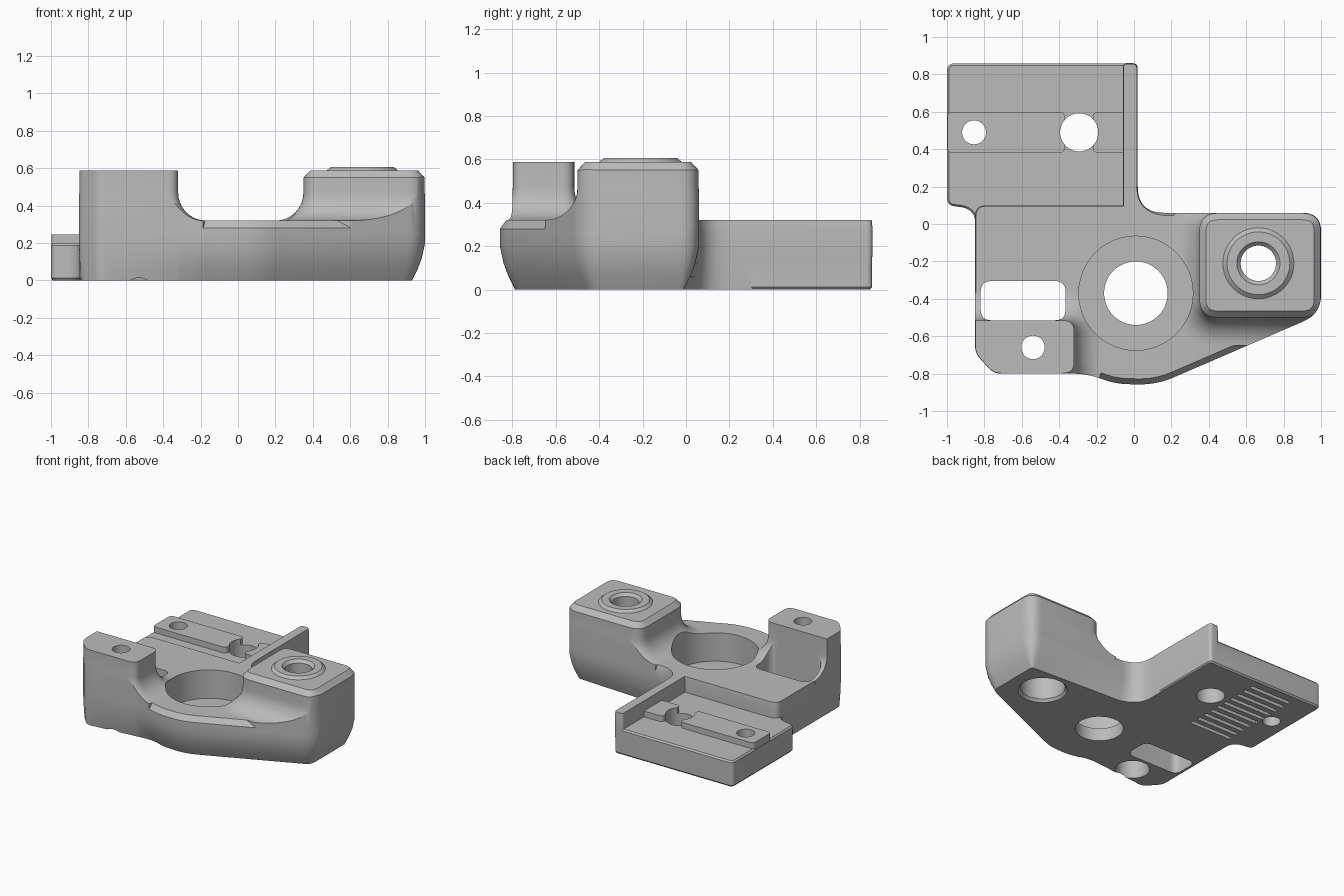
import bpy, bmesh, math
from mathutils import Vector

cube = bpy.data.objects.get("Cube")
if cube:
    bpy.data.objects.remove(cube, do_unlink=True)

grey = bpy.data.materials.new("plain_grey")
grey.use_nodes = True
grey.diffuse_color = (0.5, 0.5, 0.5, 1)
grey.node_tree.nodes["Principled BSDF"].inputs["Base Color"].default_value = (0.5, 0.5, 0.5, 1)


def contour(corners, steps=8):
    """Counter-clockwise outline; each corner is x, y and the length rounded off."""
    out = []
    for i, (x, y, cut) in enumerate(corners):
        p = Vector((x, y))
        if cut == 0:
            out.append(p)
            continue
        a = p + (Vector(corners[i - 1][:2]) - p).normalized() * cut
        b = p + (Vector(corners[(i + 1) % len(corners)][:2]) - p).normalized() * cut
        for k in range(steps + 1):
            t = k / steps
            out.append(a * (1 - t) ** 2 + p * 2 * t * (1 - t) + b * t ** 2)
    return out


def inset(points, amount, weight):
    result = []
    for i, p in enumerate(points):
        e1 = (p - points[i - 1]).normalized()
        e2 = (points[(i + 1) % len(points)] - p).normalized()
        n1, n2 = Vector((-e1.y, e1.x)), Vector((-e2.y, e2.x))
        mitre = (n1 + n2) / max(0.3, 1 + n1.dot(n2))
        result.append(p + mitre * amount * weight(p))
    return result


def loft(name, points, levels, weight=lambda p: 1):
    """Stack insets of an outline; levels are pairs of height and inset."""
    bm = bmesh.new()
    rings = [[bm.verts.new((p.x, p.y, z)) for p in inset(points, d, weight)] for z, d in levels]
    n = len(points)
    for low, high in zip(rings, rings[1:]):
        for i in range(n):
            j = (i + 1) % n
            bm.faces.new((low[i], low[j], high[j], high[i]))
    bm.faces.new(rings[0][::-1])
    bm.faces.new(rings[-1])
    mesh = bpy.data.meshes.new(name)
    bm.to_mesh(mesh)
    bm.free()
    mesh.materials.append(grey)
    ob = bpy.data.objects.new(name, mesh)
    bpy.context.collection.objects.link(ob)
    return ob


def turned(name, x, y, profile, sides=48):
    """Round part; profile is pairs of height and radius."""
    r = profile[0][1]
    ring = [Vector((x + r * math.cos(k * math.tau / sides), y + r * math.sin(k * math.tau / sides)))
            for k in range(sides)]
    return loft(name, ring, [(z, r - radius) for z, radius in profile])


def box(name, x0, x1, y0, y1, z0, z1, cut=0):
    corners = [(x0, y0, cut), (x1, y0, cut), (x1, y1, cut), (x0, y1, cut)]
    return loft(name, contour(corners), [(z0, 0), (z1, 0)])


def combine(target, other, operation):
    mod = target.modifiers.new(operation, 'BOOLEAN')
    mod.operation, mod.solver, mod.object = operation, 'EXACT', other
    bpy.context.view_layer.objects.active = target
    bpy.ops.object.modifier_apply(modifier=mod.name)
    bpy.data.objects.remove(other, do_unlink=True)


def body_weight(p):
    ramp = (p.x - 0.02) / 0.3 if p.y > -0.3 else (p.x + 0.6) / 0.4
    return min(1, max(0.15, ramp))


# Main body with the thin upright ridge running to the back
outline = contour([
    (-0.85, -0.69, 0.04), (-0.75, -0.80, 0.04), (-0.25, -0.80, 0.08), (-0.1, -0.855, 0.07),
    (0.12, -0.86, 0.1), (1.0, -0.48, 0.1), (1.0, 0.06, 0.1), (0.02, 0.06, 0.14),
    (0.02, 0.86, 0.03), (-0.06, 0.86, 0.02), (-0.06, 0.1, 0.0), (-0.85, 0.1, 0.06)])
body = loft("bracket_body", outline,
            [(0, 0.07), (0.06, 0.04), (0.12, 0.017), (0.2, 0), (0.28, 0), (0.32, 0.03)],
            body_weight)

# Low back plate with its raised pads
plate = loft("back_plate", contour([
    (-1.0, 0.1, 0.04), (-0.848, 0.08, 0.08), (-0.848, -0.1, 0), (-0.03, -0.1, 0),
    (-0.03, 0.3, 0), (0.017, 0.3, 0), (0.017, 0.858, 0.03), (-1.0, 0.858, 0.04)]),
    [(0, 0.01), (0.012, 0), (0.188, 0), (0.2, 0.01)])
combine(body, plate, 'UNION')
for x0, x1 in ((-0.998, -0.37), (-0.22, -0.04)):
    combine(body, box("pad", x0, x1, 0.38, 0.6, 0.15, 0.245, 0.03), 'UNION')

# Raised boss and foot, flared into the body and trimmed to its outline
flare = [(0.25, -0.15)]
for k in range(9):
    a = k / 8 * math.pi / 2
    flare.append((0.32 + 0.15 * (1 - math.cos(a)), -0.15 * (1 - math.sin(a))))
boss = loft("boss", contour([(0.35, -0.5, 0.1), (0.998, -0.5, 0.1), (0.998, 0.058, 0.1),
                             (0.35, 0.058, 0.1)]), flare + [(0.55, 0), (0.588, 0.035)])
foot = loft("foot", contour([(-0.848, -0.69, 0.04), (-0.75, -0.798, 0.04), (-0.32, -0.798, 0.06),
                             (-0.32, -0.515, 0.06), (-0.848, -0.515, 0)]),
            flare + [(0.588, 0)])
for part in (boss, foot):
    trim = loft("trim", outline, [(0.22, 0), (0.9, 0)])
    combine(part, trim, 'INTERSECT')
    combine(body, part, 'UNION')
combine(body, turned("boss_collar", 0.665, -0.21, [(0.55, 0.19), (0.588, 0.19), (0.607, 0.168)]), 'UNION')

# Holes and recesses
cutters = [
    turned("centre_bore", 0.01, -0.37,
           [(-0.1, 0.17), (0.1, 0.17), (0.1001, 0.305), (0.9, 0.305)]),
    turned("boss_bore", 0.665, -0.21,
           [(-0.02, 0.19), (0.02, 0.158), (0.3, 0.158), (0.3001, 0.095),
            (0.585, 0.095), (0.612, 0.12)]),
    turned("foot_bore", -0.54, -0.66,
           [(-0.02, 0.13), (0.02, 0.115), (0.25, 0.115), (0.2501, 0.063), (0.9, 0.063)]),
    turned("plate_hole_large", -0.293, 0.49, [(-0.1, 0.102), (0.5, 0.102)]),
    turned("plate_hole_small", -0.855, 0.49, [(-0.1, 0.064), (0.5, 0.064)]),
    box("side_slot", -0.82, -0.365, -0.515, -0.305, -0.1, 0.9, 0.06)]

# Row of narrow grooves under the plate
for k in range(10):
    y = 0.12 + k * 0.072
    cutters.append(box("groove", -0.79, -0.43, y - 0.015, y + 0.015, -0.05, 0.04))
for cutter in cutters:
    combine(body, cutter, 'DIFFERENCE')

# Smooth shading with crisp edges
bpy.ops.object.select_all(action='DESELECT')
body.select_set(True)
bpy.context.view_layer.objects.active = body
bpy.ops.object.shade_smooth_by_angle(angle=math.radians(25))
